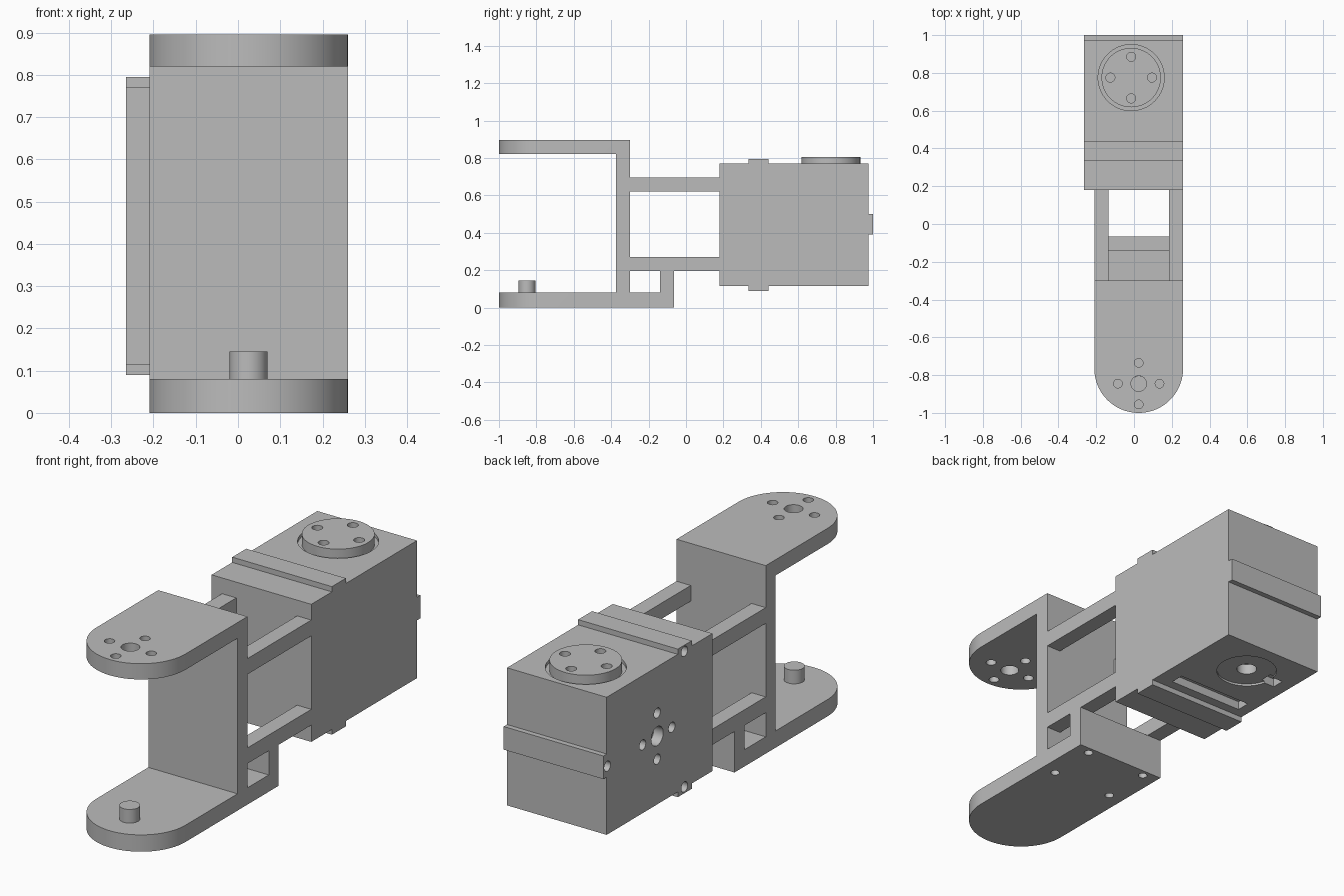
import bpy, bmesh, math
from mathutils import Matrix, Vector

cube = bpy.data.objects.get("Cube")
if cube:
    bpy.data.objects.remove(cube, do_unlink=True)

grey = bpy.data.materials.new("plain_grey")
grey.use_nodes = True
grey.diffuse_color = (0.5, 0.5, 0.5, 1)
grey.node_tree.nodes["Principled BSDF"].inputs["Base Color"].default_value = (0.5, 0.5, 0.5, 1)


def finish(name, bm):
    bmesh.ops.recalc_face_normals(bm, faces=bm.faces)
    mesh = bpy.data.meshes.new(name)
    bm.to_mesh(mesh)
    bm.free()
    mesh.materials.append(grey)
    obj = bpy.data.objects.new(name, mesh)
    bpy.context.collection.objects.link(obj)
    return obj


def box(name, x, y, z):
    bm = bmesh.new()
    spans = (x, y, z)
    size = [b - a for a, b in spans]
    mid = Vector([(a + b) / 2 for a, b in spans])
    bmesh.ops.create_cube(bm, size=1, matrix=Matrix.Translation(mid) @ Matrix.Diagonal((*size, 1)))
    return finish(name, bm)


def cylinder(name, centre, radius, length, axis="Z", segments=32):
    bm = bmesh.new()
    turn = Matrix.Rotation(math.pi / 2, 4, "Y") if axis == "X" else Matrix()
    bmesh.ops.create_cone(bm, cap_ends=True, segments=segments, radius1=radius, radius2=radius,
                          depth=length, matrix=Matrix.Translation(centre) @ turn)
    return finish(name, bm)


def prism(name, points, offset):
    """Extrude a closed outline of 3D points along an offset."""
    bm = bmesh.new()
    face = bm.faces.new([bm.verts.new(p) for p in points])
    new = bmesh.ops.extrude_face_region(bm, geom=[face])["geom"]
    bmesh.ops.translate(bm, vec=offset, verts=[v for v in new if isinstance(v, bmesh.types.BMVert)])
    return finish(name, bm)


def combine(target, tools, operation="DIFFERENCE"):
    for tool in tools:
        mod = target.modifiers.new("cut", "BOOLEAN")
        mod.operation, mod.solver, mod.object = operation, "EXACT", tool
        bpy.context.view_layer.objects.active = target
        bpy.ops.object.modifier_apply(modifier=mod.name)
        bpy.data.objects.remove(tool, do_unlink=True)


def hole_ring(centre, spread, radius, length, axis="Z"):
    """Four small holes in a cross around a centre."""
    u = Vector((0, 1, 0))
    v = Vector((0, 0, 1)) if axis == "X" else Vector((1, 0, 0))
    return [cylinder("hole", Vector(centre) + d * spread, radius, length, axis, 20)
            for d in (u, -u, v, -v)]


# Bracket: side profile extruded across the width
LEFT, RIGHT = -0.21, 0.26
MID, ROUND = 0.025, 0.235
side = [(-1, 0), (-.065, 0), (-.065, .195), (.18, .195), (.18, .27), (-.3, .27),
        (-.3, .62), (.18, .62), (.18, .695), (-.3, .695), (-.3, .895), (-1, .895),
        (-1, .82), (-.375, .82), (-.375, .08), (-1, .08)]
bracket = prism("bracket", [(LEFT, y, z) for y, z in side], (RIGHT - LEFT, 0, 0))

# Rounded front ends of both arms
outline = [(RIGHT, .3, -.1), (LEFT, .3, -.1)]
for i in range(65):
    a = math.pi * (1 + i / 64)
    outline.append((MID + ROUND * math.cos(a), -.765 + ROUND * math.sin(a), -.1))
combine(bracket, [prism("plan_outline", outline, (0, 0, 1.2))], "INTERSECT")

# Side window, gap between the rails, arm holes and mounting holes
combine(bracket, [box("window", (-.5, .5), (-.3, -.14), (.08, .195)),
                  box("rail_gap", (-.135, .185), (-.3, .3), (.195, .75))])
pivot = (MID, -.845, .86)
combine(bracket, [cylinder("pivot_hole", pivot, .041, .2)] + hole_ring(pivot, .11, .023, .2))
combine(bracket, [cylinder("mount_hole", (MID + s * .16, y, 0), .02, .2, "Z", 20)
                  for s in (-1, 1) for y in (-.1, -.335)])

# Pivot pin on the lower arm
pin = cylinder("pivot_pin", (MID, -.85, .11), .045, .07)

# Motor housing with ridges around top, bottom and back
X = (-.265, .26)
motor = box("motor_housing", X, (.18, .975), (.115, .77))
combine(motor, [box("top_ridge", X, (.335, .44), (.7, .795)),
                box("bottom_ridge", X, (.335, .44), (.09, .2)),
                box("back_ridge", X, (.9, 1), (.39, .5))], "UNION")

# Holes in the right side of the housing
hub = (X[0], .595, .44)
combine(motor, [cylinder("hub_hole", hub, .045, .1, "X")] + hole_ring(hub, .11, .024, .1, "X"))
combine(motor, [cylinder("screw_hole", (X[0], y, z), .024, .1, "X", 20)
                for y, z in ((.39, .765), (.39, .12), (.97, .44))])

# Groove around the horn, and the pockets underneath
HX, HY = -.015, .775
combine(motor, [cylinder("horn_groove", (HX, HY, .77), .175, .03, "Z", 64),
                cylinder("bottom_recess", (HX, HY, .115), .135, .02, "Z", 64),
                cylinder("bottom_hole", (HX, HY, .115), .045, .12),
                box("cable_notch", (-.2, -.13), (HY - .03, HY + .03), (.05, .155)),
                box("cable_slot", (-.21, .18), (.485, .55), (.05, .155))])

# Round output horn
horn = cylinder("output_horn", (HX, HY, .78), .157, .05, "Z", 64)
combine(horn, hole_ring((HX, HY, .805), .11, .024, .07))

# Smooth round walls, sharp edges
for obj in (bracket, pin, motor, horn):
    bpy.ops.object.select_all(action="DESELECT")
    obj.select_set(True)
    bpy.context.view_layer.objects.active = obj
    bpy.ops.object.shade_smooth_by_angle(angle=math.radians(30))
